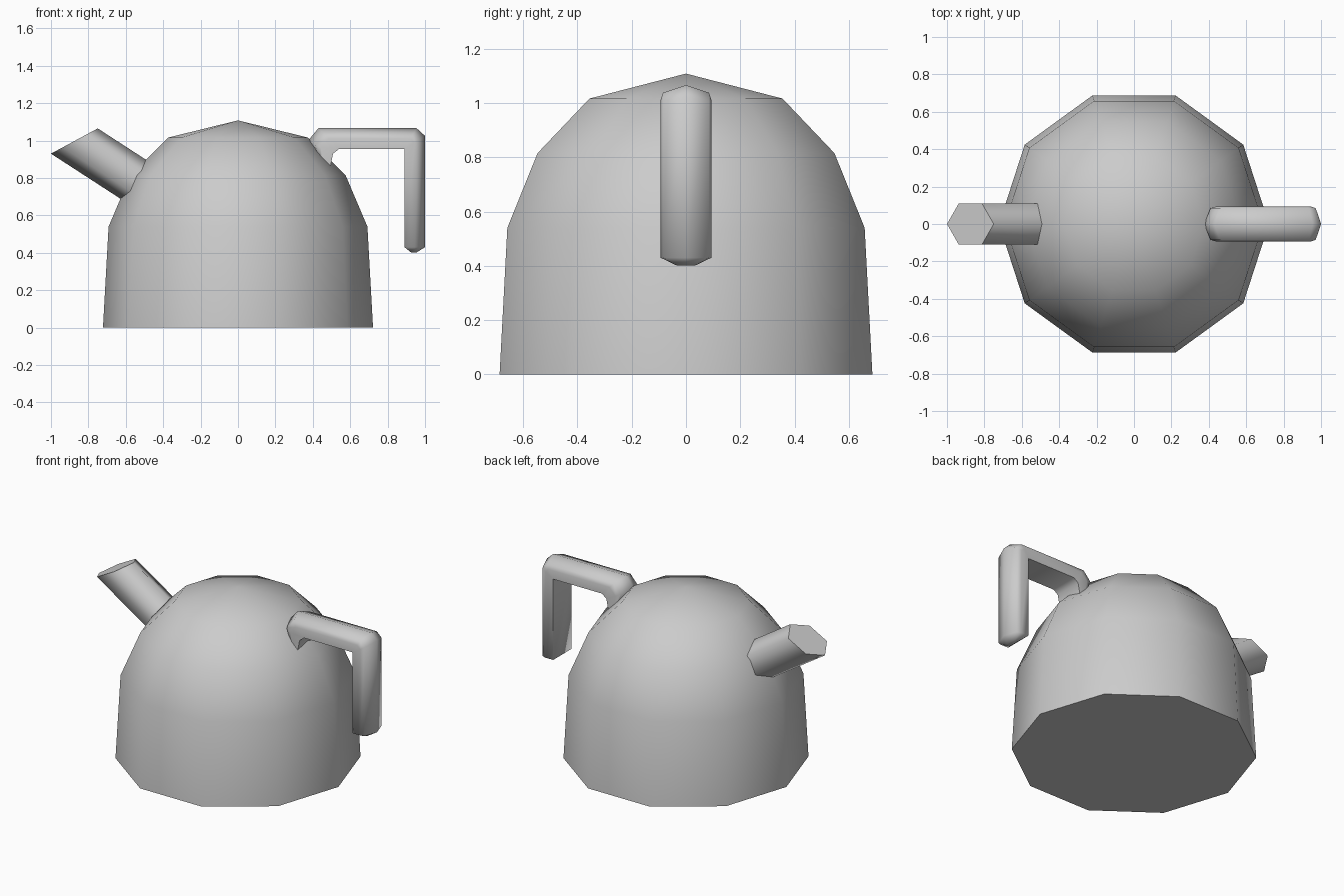
import bpy
import bmesh
from math import sin, cos, pi, radians
from mathutils import Vector

cube = bpy.data.objects.get("Cube")
if cube:
    bpy.data.objects.remove(cube, do_unlink=True)

grey = bpy.data.materials.new("plain grey")
grey.use_nodes = True
colour = (0.6, 0.6, 0.6, 1)
grey.diffuse_color = colour
grey.node_tree.nodes["Principled BSDF"].inputs["Base Color"].default_value = colour


def loft(name, rings, apex=None):
    """Skin a list of equal-sized rings, capping the ends or closing on an apex."""
    bm = bmesh.new()
    loops = [[bm.verts.new(p) for p in ring] for ring in rings]
    n = len(loops[0])
    for a, b in zip(loops, loops[1:]):
        for i in range(n):
            j = (i + 1) % n
            bm.faces.new((a[i], a[j], b[j], b[i]))
    bm.faces.new(loops[0][::-1])
    if apex:
        tip = bm.verts.new(apex)
        for i in range(n):
            bm.faces.new((loops[-1][i], loops[-1][(i + 1) % n], tip))
    else:
        bm.faces.new(loops[-1])
    bmesh.ops.recalc_face_normals(bm, faces=bm.faces)
    mesh = bpy.data.meshes.new(name)
    bm.to_mesh(mesh)
    bm.free()
    mesh.materials.append(grey)
    obj = bpy.data.objects.new(name, mesh)
    bpy.context.collection.objects.link(obj)
    bpy.ops.object.select_all(action='DESELECT')
    obj.select_set(True)
    bpy.context.view_layer.objects.active = obj
    bpy.ops.object.shade_smooth_by_angle(angle=radians(65))
    return obj


# Domed ten-sided body
profile = [(0.722, 0), (0.692, 0.54), (0.575, 0.815), (0.374, 1.016)]
loft("kettle_body",
     [[(r * cos(i * pi / 5), r * sin(i * pi / 5), z) for i in range(10)] for r, z in profile],
     apex=(0, 0, 1.108))

# Six-sided spout with a slanted mouth, running down into the body
along = Vector((0.839, 0, -0.544))
low, high = Vector((-1, 0, 0.93)), Vector((-0.75, 0, 1.065))
mouth = []
for i in range(6):
    a = i * pi / 3
    mouth.append(low.lerp(high, (1 - cos(a)) / 2) + Vector((0, 0.126 * sin(a), 0)))
root = [p + along * (0.6 - (p - low).dot(along)) for p in mouth]
loft("spout", [mouth, root])

# Handle section: half width and depth from the flat inner side to the outer ridge
section = [(0.093, 0), (0.094, 0.5), (0.085, 0.74), (0, 1),
           (-0.085, 0.74), (-0.094, 0.5), (-0.093, 0)]
# Stations: inner x, z and outer x, z, then width scale
stations = [
    ((0.495, 0.865), (0.42, 0.90), 1),
    ((0.508, 0.93), (0.375, 1.0), 1),
    ((0.54, 0.955), (0.43, 1.066), 1),
    ((0.89, 0.955), (0.955, 1.066), 1),
    ((0.89, 0.954), (1.0, 1.025), 1),
    ((0.89, 0.43), (1.0, 0.43), 1),
    ((0.925, 0.402), (0.955, 0.402), 0.38),
]
rings = []
for inner, outer, scale in stations:
    p, q = Vector((inner[0], 0, inner[1])), Vector((outer[0], 0, outer[1]))
    rings.append([p.lerp(q, d) + Vector((0, w * scale, 0)) for w, d in section])
loft("handle", rings)
